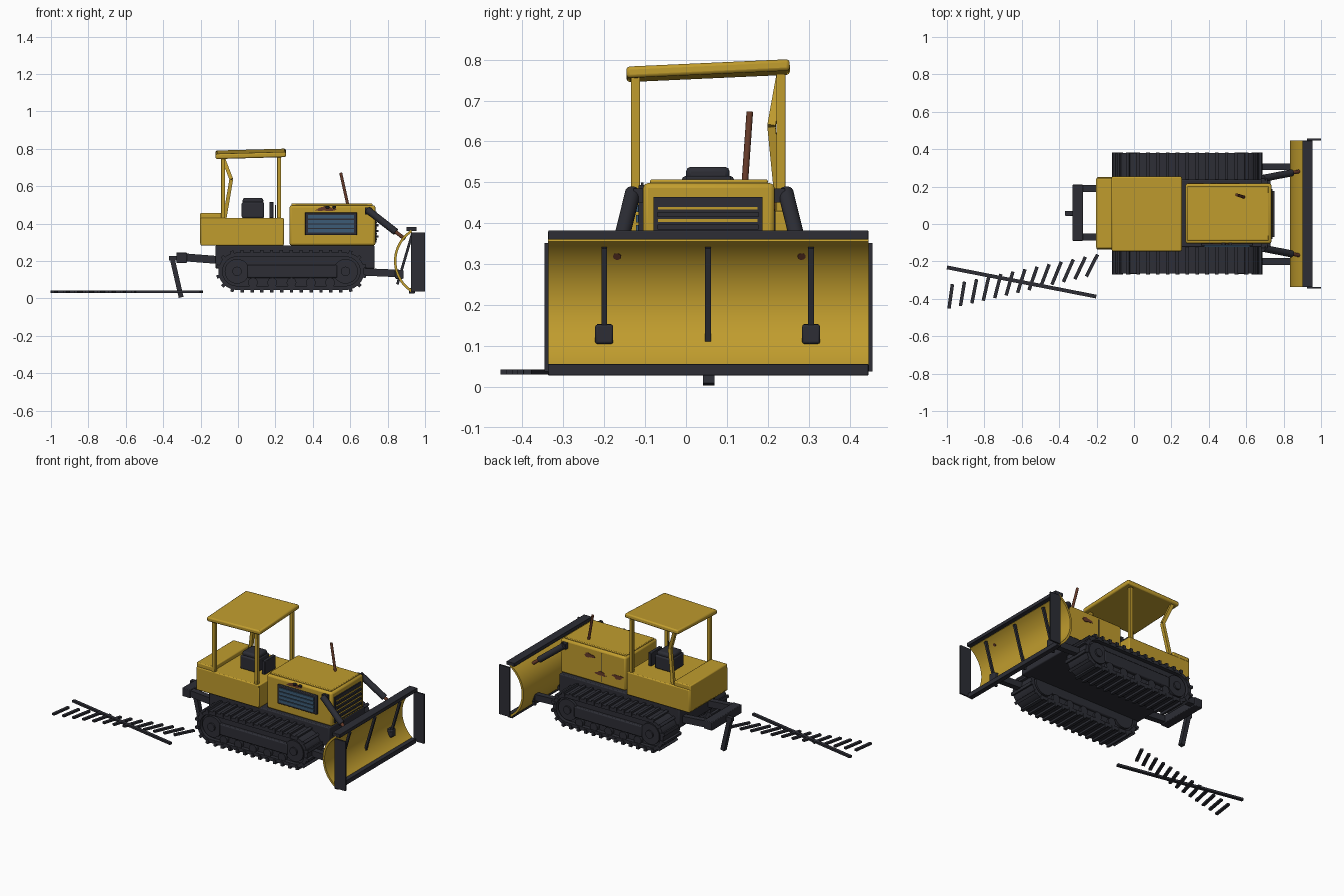
import bpy, bmesh, math
from mathutils import Vector, Matrix

if "Cube" in bpy.data.objects:
    bpy.data.objects.remove(bpy.data.objects["Cube"])

def material(name, col):
    m = bpy.data.materials.new(name)
    m.diffuse_color = (*col, 1)
    m.use_nodes = True
    m.node_tree.nodes["Principled BSDF"].inputs["Base Color"].default_value = m.diffuse_color
    return m

YEL = material("worn yellow paint", (0.53, 0.335, 0.027))
DARK = material("dark steel", (0.026, 0.027, 0.036))
BLUE = material("blue vent", (0.045, 0.105, 0.18))
RUST = material("rust", (0.13, 0.042, 0.022))
MID = 0.057                       # machine centre line in y


def finish(name, bm, mat, bevel=0.0):
    bmesh.ops.recalc_face_normals(bm, faces=bm.faces)
    me = bpy.data.meshes.new(name)
    bm.to_mesh(me)
    bm.free()
    me.materials.append(mat)
    me.polygons.foreach_set("use_smooth", [True] * len(me.polygons))
    me.set_sharp_from_angle(angle=math.radians(32))
    ob = bpy.data.objects.new(name, me)
    bpy.context.collection.objects.link(ob)
    if bevel:
        b = ob.modifiers.new("bevel", 'BEVEL')
        b.width, b.segments = bevel, 2
    return ob


def box(name, x, y, z, mat=DARK, bevel=0.0):
    bm = bmesh.new()
    size = Vector((x[1] - x[0], y[1] - y[0], z[1] - z[0]))
    mid = Vector((sum(x), sum(y), sum(z))) / 2
    bmesh.ops.create_cube(bm, size=1, matrix=Matrix.Translation(mid) @ Matrix.Diagonal((*size, 1)))
    return finish(name, bm, mat, bevel)


def axis_frame(p, q):
    """Matrix whose local z runs along p-q and local y stays near world y."""
    p, q = Vector(p), Vector(q)
    d = (q - p).normalized()
    side = Vector((0, 1, 0)) if abs(d.y) < 0.8 else Vector((0, 0, 1))
    u = side.cross(d).normalized()
    m = Matrix((u, d.cross(u), d)).transposed().to_4x4()
    m.translation = (p + q) / 2
    return m, (q - p).length


def bar(name, p, q, w, t, mat=DARK, bevel=0.0):
    m, length = axis_frame(p, q)
    bm = bmesh.new()
    bmesh.ops.create_cube(bm, size=1, matrix=m @ Matrix.Diagonal((w, t, length, 1)))
    return finish(name, bm, mat, bevel)


def rod(name, p, q, r, mat=DARK, seg=20):
    m, length = axis_frame(p, q)
    bm = bmesh.new()
    bmesh.ops.create_cone(bm, cap_ends=True, segments=seg, radius1=r, radius2=r, depth=length, matrix=m)
    return finish(name, bm, mat)


def prism(name, pts, y0, y1, mat=DARK):
    """Extrude an outline of (x, z) points along y."""
    bm = bmesh.new()
    f = bm.faces.new([bm.verts.new((x, y0, z)) for x, z in pts])
    out = bmesh.ops.extrude_face_region(bm, geom=[f])["geom"]
    bmesh.ops.translate(bm, vec=(0, y1 - y0, 0), verts=[v for v in out if isinstance(v, bmesh.types.BMVert)])
    return finish(name, bm, mat)


def band(name, outer, inner, y0, y1, mat, closed):
    """Strip of even thickness between two matching (x, z) paths."""
    bm = bmesh.new()
    rows = [[bm.verts.new((x, y, z)) for x, y, z in
             ((o[0], y0, o[1]), (o[0], y1, o[1]), (i[0], y1, i[1]), (i[0], y0, i[1]))]
            for o, i in zip(outer, inner)]
    n = len(rows)
    for k in range(n if closed else n - 1):
        a, b = rows[k], rows[(k + 1) % n]
        for j in range(4):
            bm.faces.new((a[j], a[(j + 1) % 4], b[(j + 1) % 4], b[j]))
    if not closed:
        bm.faces.new(rows[0])
        bm.faces.new(rows[-1])
    return finish(name, bm, mat)


# ---- crawler tracks ----
XA, XB, ZC, R = -0.005, 0.575, 0.145, 0.1

def stadium(r, n=16):
    pts = [(XB + r * math.sin(math.pi * k / n), ZC + r * math.cos(math.pi * k / n)) for k in range(n + 1)]
    return pts + [(XA - r * math.sin(math.pi * k / n), ZC - r * math.cos(math.pi * k / n)) for k in range(n + 1)]

def on_track(s):
    span, arc = XB - XA, math.pi * R
    if s < span:
        return (XA + s, ZC + R), 0
    if s < span + arc:
        a = (s - span) / R
        return (XB + R * math.sin(a), ZC + R * math.cos(a)), a
    if s < 2 * span + arc:
        return (XB - (s - span - arc), ZC - R), math.pi
    a = math.pi + (s - 2 * span - arc) / R
    return (XA + R * math.sin(a), ZC + R * math.cos(a)), a

for side, sg in (("front", -1), ("rear", 1)):
    yo, yi = MID + sg * 0.322, MID + sg * 0.155
    band(f"track_belt_{side}", stadium(R), stadium(R - 0.022), yi, yo, DARK, True)
    prism(f"track_inner_{side}", stadium(R - 0.02, 12), yi + sg * 0.015, yo - sg * 0.025)
    bm = bmesh.new()
    total, n = 2 * (XB - XA) + 2 * math.pi * R, 34
    for k in range(n):
        (x, z), a = on_track((k + 0.5) * total / n)
        m = Matrix.Translation((x, (yo + yi) / 2, z)) @ Matrix.Rotation(a, 4, 'Y')
        bmesh.ops.create_cube(bm, size=1, matrix=m @ Matrix.Diagonal((0.018, abs(yo - yi) + 0.008, 0.026, 1)))
    finish(f"track_cleats_{side}", bm, DARK)
    for k, x in enumerate((XA, XB)):
        rod(f"track_wheel_{side}_{k}", (x, yi, ZC), (x, yo - sg * 0.008, ZC), 0.066, seg=28)
        rod(f"track_hub_{side}_{k}", (x, yi, ZC), (x, yo + sg * 0.002, ZC), 0.025)
    box(f"track_frame_{side}", (0.05, 0.53), sorted((yi, yo - sg * 0.004)), (0.11, 0.18), DARK, 0.006)
    for k in range(5):
        x = 0.08 + k * 0.103
        rod(f"roller_{side}_{k}", (x, yi, 0.085), (x, yo - sg * 0.003, 0.085), 0.026)

# ---- chassis, engine hood and operator platform ----
box("chassis", (-0.12, 0.73), (MID - 0.18, MID + 0.18), (0.16, 0.283), DARK, 0.006)
box("engine_hood", (0.275, 0.735), (-0.105, 0.217), (0.283, 0.498), YEL, 0.012)
box("hood_lid", (0.285, 0.72), (-0.088, 0.2), (0.495, 0.507), YEL, 0.004)
box("platform", (-0.2, 0.245), (-0.137, 0.25), (0.283, 0.43), YEL, 0.006)
box("rear_tank", (-0.203, -0.085), (-0.13, 0.245), (0.29, 0.456), YEL, 0.006)
box("hood_door_seam", (0.44, 0.443), (0.215, 0.219), (0.3, 0.48))

# front grille with bars
box("grille_panel", (0.733, 0.741), (-0.08, 0.187), (0.3, 0.464))
for k in range(5):
    box(f"grille_strip_{k}", (0.735, 0.744), (-0.068, 0.175), (0.313 + k * 0.03, 0.32 + k * 0.03), YEL)
for k in range(4):
    box(f"grille_slat_{k}", (0.738, 0.75), (-0.07, 0.177), (0.325 + k * 0.03, 0.337 + k * 0.03))

# blue vent on the front side
box("vent_frame", (0.358, 0.637), (-0.116, -0.1), (0.338, 0.46), DARK, 0.004)
for k in range(4):
    box(f"vent_slat_{k}", (0.375, 0.62), (-0.122, -0.11), (0.352 + k * 0.025, 0.37 + k * 0.025), BLUE)

# rust patches on the hood sides
def patch(name, cx, cz, y, w, h):
    pts = []
    for k in range(14):
        a = 2 * math.pi * k / 14
        r = 1 + 0.22 * math.sin(3 * a + cx * 20) + 0.12 * math.cos(5 * a)
        pts.append((cx + w * r * math.cos(a), cz + h * r * math.sin(a)))
    prism(name, pts, y - 0.002, y + 0.002, RUST)

patch("rust_front", 0.47, 0.478, -0.1055, 0.05, 0.012)
for k, (x, z) in enumerate(((0.53, 0.445), (0.45, 0.35), (0.33, 0.36))):
    patch(f"rust_rear_{k}", x, z, 0.2175, 0.036, 0.013)
for k, x in enumerate((0.478, 0.515)):
    box(f"latch_{k}", (x - 0.01, x + 0.01), (-0.116, -0.1), (0.482, 0.494), DARK, 0.003)

# exhaust pipe
rod("exhaust_pipe", (0.587, 0.144, 0.5), (0.549, 0.156, 0.672), 0.008, RUST, 14)

# ---- seat and controls ----
box("seat_base", (0.02, 0.14), (-0.01, 0.117), (0.43, 0.515), DARK, 0.008)
box("seat_top", (0.025, 0.135), (0.0, 0.107), (0.505, 0.538), DARK, 0.012)
box("console", (0.168, 0.19), (0.0, 0.11), (0.43, 0.515), DARK, 0.003)
bar("control_lever", (0.2, -0.107, 0.43), (0.2, -0.107, 0.5), 0.006, 0.005)

# ---- canopy: three straight posts, one buckled, leaning roof ----
for k, (x, y) in enumerate(((0.22, -0.123), (0.22, 0.232), (-0.08, -0.123))):
    box(f"canopy_post_{k}", (x - 0.011, x + 0.011), (y - 0.011, y + 0.011), (0.425, 0.765), YEL, 0.003)
bend = (-0.036, 0.209, 0.637)
bar("buckled_post_lower", (-0.072, 0.23, 0.425), bend, 0.02, 0.02, YEL)
bar("buckled_post_upper", bend, (-0.085, 0.232, 0.765), 0.02, 0.02, YEL)
roof = box("canopy_roof", (-0.188, 0.188), (-0.2, 0.2), (-0.014, 0.014), YEL, 0.008)
roof.location = (0.068, 0.054, 0.773)
roof.rotation_euler = (math.radians(2.6), math.radians(-1.6), 0)

# ---- blade ----
def arc(r, n=24):
    half = math.radians(57.3)
    return [(1.031 - r * math.cos(half * (2 * k / n - 1)), 0.2 + r * math.sin(half * (2 * k / n - 1)))
            for k in range(n + 1)]

band("blade_mouldboard", arc(0.197), arc(0.184), -0.337, 0.447, YEL, False)
box("blade_top_edge", (0.9, 0.955), (-0.337, 0.446), (0.36, 0.382), DARK, 0.002)
box("blade_cutting_edge", (0.915, 0.945), (-0.337, 0.446), (0.027, 0.056), DARK, 0.002)
for y in (-0.341, 0.451):
    box("blade_end_plate", (0.925, 1.0), (y - 0.005, y + 0.005), (0.037, 0.352))
for y in (-0.2, 0.054, 0.306):
    bar("blade_rib", (0.852, y, 0.075), (0.93, y, 0.34), 0.014, 0.014)

# push arms and lift cylinders on both sides
for sg in (-1, 1):
    arm_y = 0.053 + sg * 0.253
    bar("push_arm", (0.6, arm_y, 0.145), (0.87, arm_y, 0.133), 0.04, 0.036)
    box("push_arm_end", (0.84, 0.885), (arm_y - 0.022, arm_y + 0.022), (0.105, 0.152), DARK, 0.005)
    a = Vector((0.69, MID + sg * 0.187, 0.475))
    b = Vector((0.892, MID + sg * 0.226, 0.318))
    rod("lift_cylinder", a, a.lerp(b, 0.76), 0.019)
    rod("lift_rod", a.lerp(b, 0.7), b, 0.010, RUST)
    box("cylinder_bracket", (0.68, 0.715), sorted((MID + sg * 0.15, MID + sg * 0.185)), (0.45, 0.485))

# ---- ripper at the back ----
box("ripper_beam", (-0.33, -0.273), (-0.09, 0.21), (0.19, 0.245), DARK, 0.004)
for y in (-0.07, 0.19):
    bar("ripper_arm", (-0.1, y, 0.205), (-0.29, y, 0.22), 0.042, 0.036)
bar("ripper_shank", (-0.354, 0.056, 0.224), (-0.304, 0.056, 0.006), 0.026, 0.028)
box("ripper_mount", (-0.37, -0.32), (0.045, 0.07), (0.203, 0.228))

# ---- broken track section lying on the ground ----
bar("loose_track_rail", (-1.0, -0.232, 0.036), (-0.202, -0.388, 0.036), 0.013, 0.02)
for k in range(13):
    t = k / 12
    c = Vector((-0.98 + 0.755 * t, -0.387 + 0.165 * t, 0.036))
    ang = math.radians(8 + 19 * t)
    d = Vector((math.sin(ang), math.cos(ang), 0)) * 0.066
    bar(f"loose_track_shoe_{k}", c - d, c + d, 0.018, 0.012)
